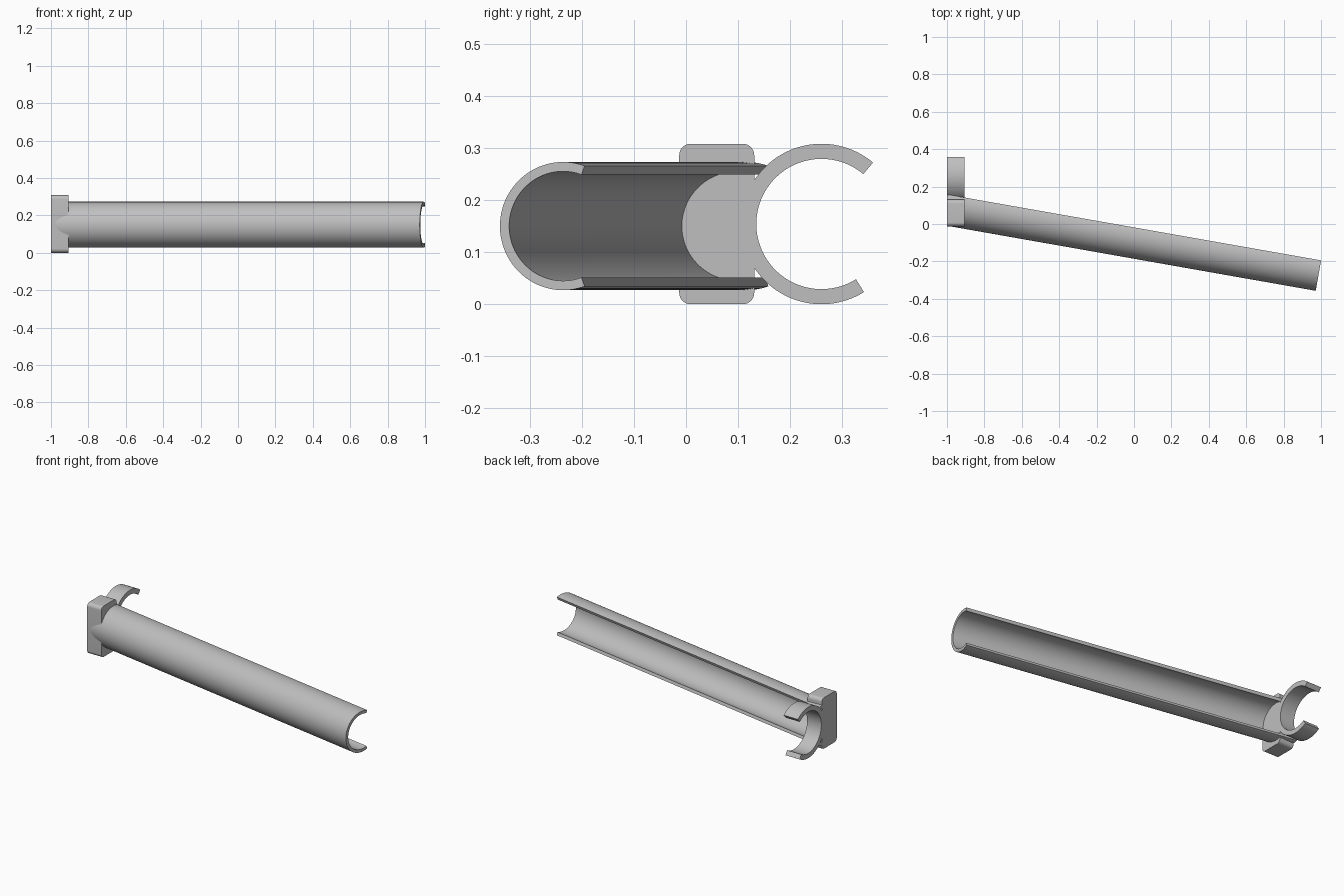
import bpy
import bmesh
from math import cos, sin, tan, radians
from mathutils import Matrix, Vector

cube = bpy.data.objects.get("Cube")
if cube:
    bpy.data.objects.remove(cube, do_unlink=True)

grey = bpy.data.materials.new("plain grey")
grey.use_nodes = True
colour = (0.52, 0.52, 0.52, 1)
grey.diffuse_color = colour
grey.node_tree.nodes["Principled BSDF"].inputs["Base Color"].default_value = colour

LEFT_END, BLOCK_FACE = -1.0, -0.905


def arc(radius, start, end, steps, centre=(0, 0)):
    """Points (y, z) along an arc, angles in degrees from +y."""
    angles = [radians(start + (end - start) * i / steps) for i in range(steps + 1)]
    return [(centre[0] + radius * cos(a), centre[1] + radius * sin(a)) for a in angles]


def open_ring(outer, inner, start, end, steps=72):
    return arc(outer, start, end, steps) + arc(inner, end, start, steps)


def prism(name, profile, x0, x1, place=Matrix(), trim_x=None):
    """Extrude a (y, z) profile along x, place it, optionally mitre its start at trim_x."""
    bm = bmesh.new()
    first = [bm.verts.new((x0, y, z)) for y, z in profile]
    last = [bm.verts.new((x1, y, z)) for y, z in profile]
    count = len(profile)
    bm.faces.new(first)
    bm.faces.new(last)
    for i in range(count):
        j = (i + 1) % count
        bm.faces.new((first[i], first[j], last[j], last[i]))
    bm.transform(place)
    if trim_x is not None:
        axis = place.to_3x3() @ Vector((1, 0, 0))
        for v in first:
            v.co += axis * ((trim_x - v.co.x) / axis.x)
    bmesh.ops.recalc_face_normals(bm, faces=bm.faces)
    mesh = bpy.data.meshes.new(name)
    bm.to_mesh(mesh)
    bm.free()
    mesh.materials.append(grey)
    obj = bpy.data.objects.new(name, mesh)
    bpy.context.collection.objects.link(obj)
    bpy.ops.object.select_all(action='DESELECT')
    obj.select_set(True)
    bpy.context.view_layer.objects.active = obj
    bpy.ops.object.shade_smooth_by_angle(angle=radians(30))
    return obj


# Long open trough, angled and mitred flush with the left end
tilt = Matrix.Translation((0.993, -0.236, 0.15)) @ Matrix.Rotation(radians(-10), 4, 'Z')
prism("trough", open_ring(0.123, 0.105, 70, 290), -2, 0, tilt, LEFT_END)

# Rounded end block closing the trough
y0, y1, height, r = -0.013, 0.131, 0.308, 0.022
corners = [(y1 - r, height - r), (y0 + r, height - r), (y0 + r, r), (y1 - r, r)]
block = []
for i, corner in enumerate(corners):
    block += arc(r, 90 * i, 90 * i + 90, 8, corner)
prism("end_block", block, LEFT_END, BLOCK_FACE)

# Open clip ring behind the block
prism("clip_ring", open_ring(0.154, 0.125, 50, 302), LEFT_END, BLOCK_FACE,
      Matrix.Translation((0, 0.26, 0.154)))
